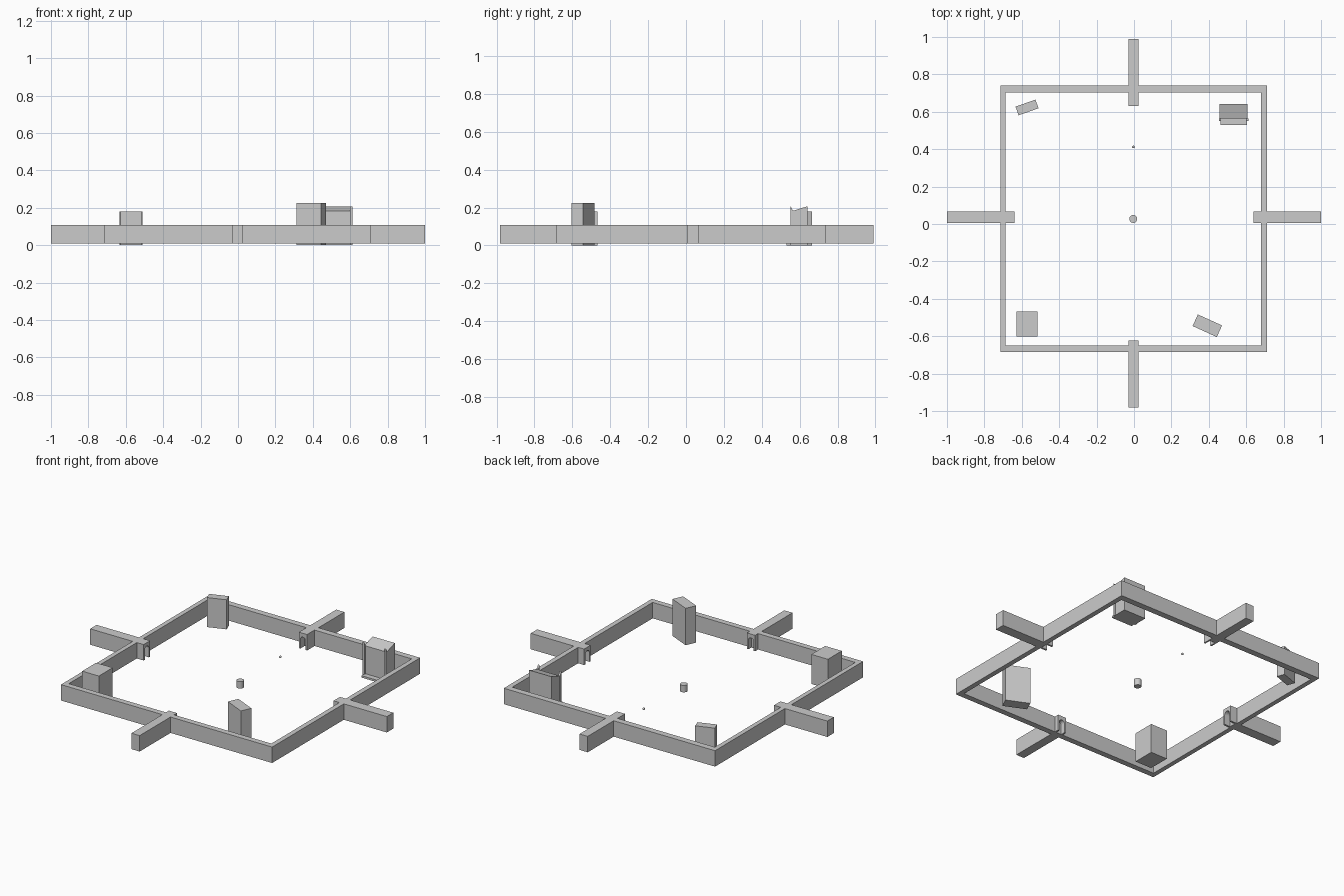
import bpy, bmesh
from math import radians, cos, sin, pi
from mathutils import Matrix, Vector

if "Cube" in bpy.data.objects:
    bpy.data.objects.remove(bpy.data.objects["Cube"])

Z0, Z1 = 0.01, 0.107


def prism(name, pts, depth, matrix=None):
    """Extrude a closed polygon of 3D points along the vector depth."""
    bm = bmesh.new()
    face = bm.faces.new([bm.verts.new(p) for p in pts])
    ext = bmesh.ops.extrude_face_region(bm, geom=[face])
    verts = [g for g in ext["geom"] if isinstance(g, bmesh.types.BMVert)]
    bmesh.ops.translate(bm, verts=verts, vec=Vector(depth))
    bmesh.ops.recalc_face_normals(bm, faces=bm.faces)
    me = bpy.data.meshes.new(name)
    bm.to_mesh(me)
    bm.free()
    ob = bpy.data.objects.new(name, me)
    bpy.context.collection.objects.link(ob)
    if matrix:
        ob.matrix_world = matrix
    return ob


def box(name, x0, x1, y0, y1, z0, z1, matrix=None):
    pts = [(x0, y0, z0), (x1, y0, z0), (x1, y1, z0), (x0, y1, z0)]
    return prism(name, pts, (0, 0, z1 - z0), matrix)


def turned_box(name, x, y, sx, sy, h, deg):
    m = Matrix.Translation((x, y, 0)) @ Matrix.Rotation(radians(deg), 4, 'Z')
    return box(name, -sx / 2, sx / 2, -sy / 2, sy / 2, 0, h, m)


# square perimeter wall: one ring
bm = bmesh.new()
loops = []
for x0, x1, y0, y1 in ((-0.714, 0.71, -0.685, 0.74), (-0.686, 0.68, -0.65, 0.702)):
    for z in (Z0, Z1):
        loops.append([bm.verts.new((x, y, z)) for x, y in
                      ((x0, y0), (x1, y0), (x1, y1), (x0, y1))])
for a, b in ((0, 1), (1, 3), (3, 2), (2, 0)):
    for i in range(4):
        j = (i + 1) % 4
        bm.faces.new((loops[a][i], loops[a][j], loops[b][j], loops[b][i]))
bmesh.ops.recalc_face_normals(bm, faces=bm.faces)
me = bpy.data.meshes.new("perimeter_wall")
bm.to_mesh(me)
bm.free()
bpy.context.collection.objects.link(bpy.data.objects.new("perimeter_wall", me))


# passages through the wall, each with an arched doorway at the inner end
def passage(name, x, y, width, deg):
    m = Matrix.Translation((x, y, 0)) @ Matrix.Rotation(radians(deg), 4, 'Z')
    w, r, depth = width / 2, width * 0.32, 0.04
    box(name + "_passage", depth, 0.36, -w, w, Z0, Z1, m)
    arch = [(0, r * cos(a), 0.068 + r * sin(a) * 0.9)
            for a in (pi * i / 8 for i in range(9))]
    outline = ([(0, -w, Z0), (0, -w, Z1), (0, w, Z1), (0, w, Z0), (0, r, Z0)]
               + arch + [(0, -r, Z0)])
    prism(name + "_doorway", outline, (depth, 0, 0), m)


passage("east", 0.64, 0.036, 0.062, 0)
passage("north", -0.003, 0.63, 0.055, 90)
passage("west", -0.64, 0.036, 0.062, 180)
passage("south", -0.003, -0.622, 0.055, 270)

# plain corner blocks
turned_box("front_right_block", 0.392, -0.544, 0.142, 0.068, 0.225, -24.5)
turned_box("front_left_block", -0.573, -0.535, 0.112, 0.134, 0.18, 0)
turned_box("back_left_block", -0.572, 0.623, 0.113, 0.049, 0.18, 19.5)

# back right booth: sloped-top body, front posts with pointed tips, floor step
prism("booth_body", [(0.458, 0.563, 0), (0.458, 0.642, 0),
                     (0.458, 0.642, 0.207), (0.458, 0.563, 0.182)], (0.15, 0, 0))
for side, x in (("left", 0.454), ("right", 0.6)):
    prism("booth_post_" + side, [(x, 0.552, 0), (x, 0.565, 0), (x, 0.565, 0.183),
                                 (x, 0.558, 0.195), (x, 0.552, 0.206)], (0.011, 0, 0))
box("booth_step", 0.463, 0.603, 0.53, 0.563, 0, 0.012)

# central pedestal and small floating orb
bpy.ops.mesh.primitive_cylinder_add(vertices=24, radius=0.021, depth=0.042,
                                    location=(-0.004, 0.027, 0.031))
bpy.context.object.name = "pedestal"
bpy.ops.object.shade_smooth_by_angle()
bpy.ops.mesh.primitive_uv_sphere_add(segments=16, ring_count=8, radius=0.007,
                                     location=(-0.003, 0.412, 0.047))
bpy.context.object.name = "orb"
bpy.ops.object.shade_smooth_by_angle()
